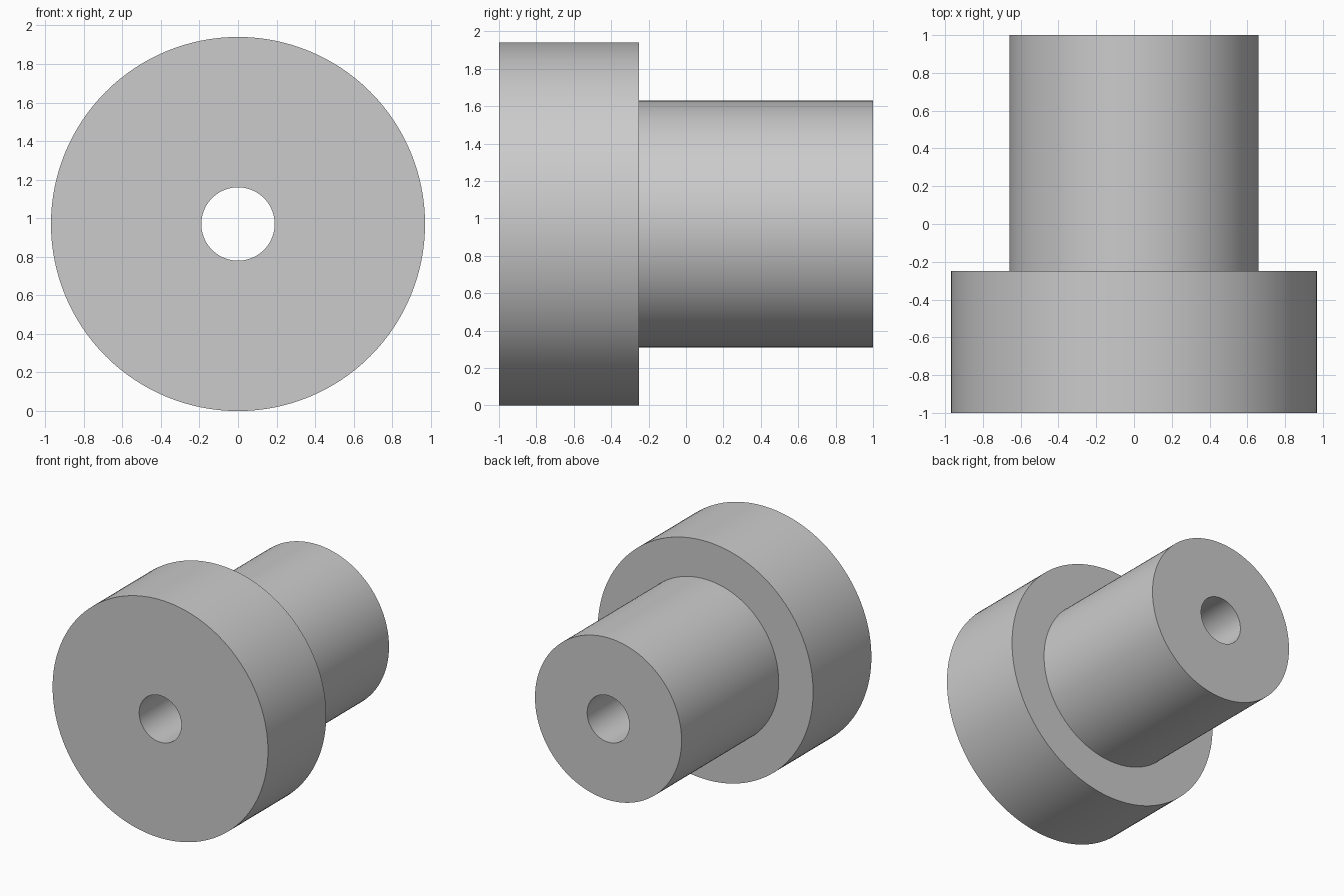
import bpy, bmesh, math
from mathutils import Matrix, Vector

cube = bpy.data.objects.get("Cube")
if cube:
    bpy.data.objects.remove(cube, do_unlink=True)

FLANGE_R, SHAFT_R, BORE_R = 0.97, 0.66, 0.19
FRONT, STEP, BACK = -1.0, -0.25, 1.0
SIDES = 128

# Plain grey material
grey = bpy.data.materials.new("grey")
grey.use_nodes = True
colour = (0.6, 0.6, 0.6, 1)
grey.diffuse_color = colour
grey.node_tree.nodes["Principled BSDF"].inputs["Base Color"].default_value = colour

# Flanged bushing: closed radius/depth profile turned around the y axis
profile = [(BORE_R, FRONT), (FLANGE_R, FRONT), (FLANGE_R, STEP),
           (SHAFT_R, STEP), (SHAFT_R, BACK), (BORE_R, BACK)]
bm = bmesh.new()
rings = []
for i in range(SIDES):
    turn = Matrix.Rotation(math.tau * i / SIDES, 3, 'Y')
    rings.append([bm.verts.new(turn @ Vector((r, y, 0))) for r, y in profile])
for i, ring in enumerate(rings):
    after = rings[(i + 1) % SIDES]
    for j in range(len(profile)):
        k = (j + 1) % len(profile)
        bm.faces.new((ring[j], ring[k], after[k], after[j]))
bmesh.ops.recalc_face_normals(bm, faces=bm.faces)

mesh = bpy.data.meshes.new("flanged_bushing")
bm.to_mesh(mesh)
bm.free()
mesh.materials.append(grey)
bushing = bpy.data.objects.new("flanged_bushing", mesh)
bushing.location.z = FLANGE_R
bpy.context.collection.objects.link(bushing)

# Smooth round walls, sharp rims
bpy.ops.object.select_all(action='DESELECT')
bushing.select_set(True)
bpy.context.view_layer.objects.active = bushing
bpy.ops.object.shade_smooth_by_angle(angle=math.radians(30))
